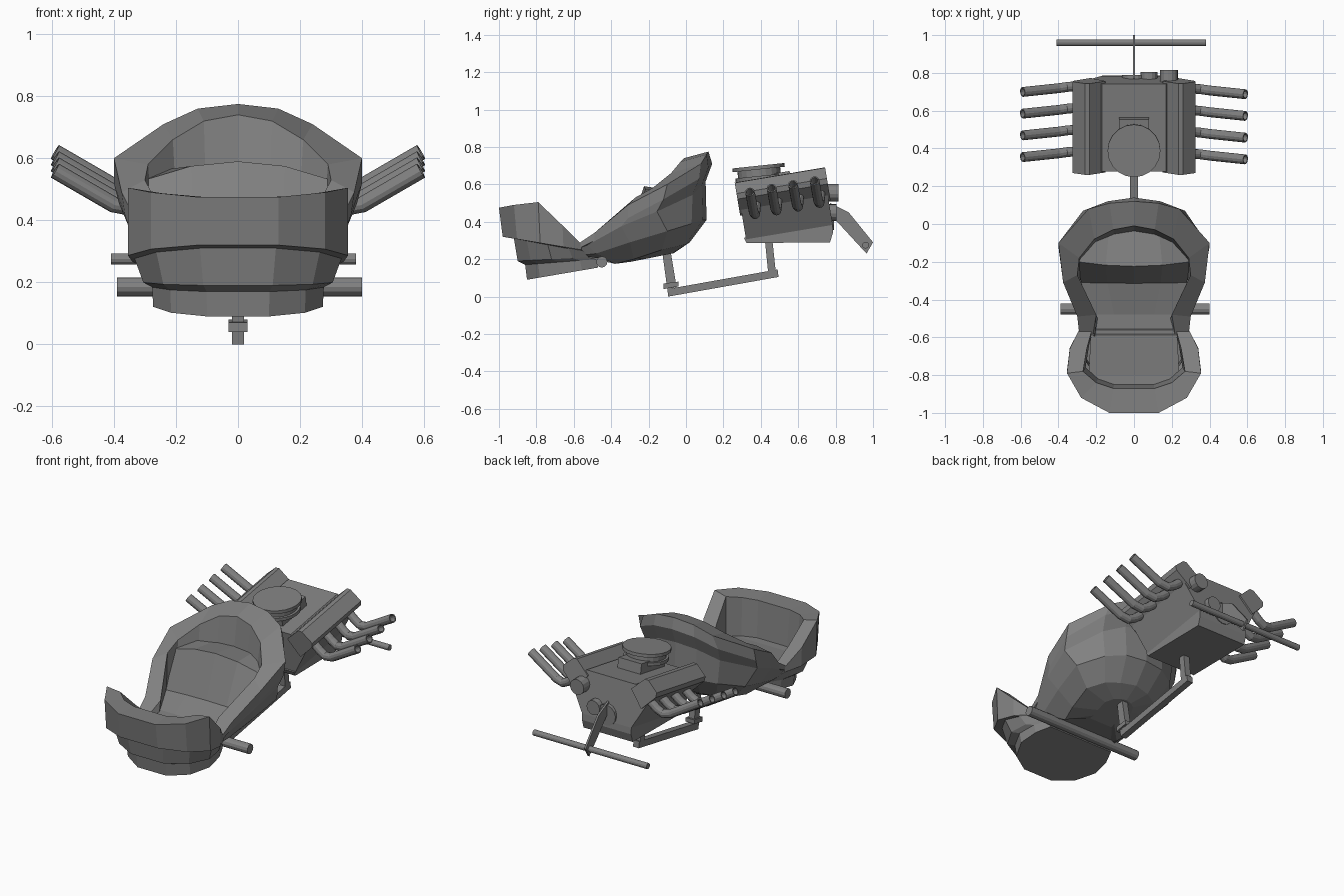
import bpy, bmesh, math
from mathutils import Vector, Matrix

cube = bpy.data.objects.get("Cube")
if cube:
    bpy.data.objects.remove(cube)

grey = bpy.data.materials.new("plain grey")
grey.use_nodes = True
shade = (0.22, 0.22, 0.22, 1)
grey.diffuse_color = shade
grey.node_tree.nodes["Principled BSDF"].inputs["Base Color"].default_value = shade

ENGINE = Matrix.Translation((0, 0.26, 0.61)) @ Matrix.Rotation(math.radians(9.5), 4, 'X')


def finish(name, bm, matrix=None):
    bmesh.ops.recalc_face_normals(bm, faces=bm.faces[:])
    mesh = bpy.data.meshes.new(name)
    bm.to_mesh(mesh)
    bm.free()
    mesh.materials.append(grey)
    obj = bpy.data.objects.new(name, mesh)
    bpy.context.collection.objects.link(obj)
    if matrix:
        obj.matrix_world = matrix
    return obj


def loft(name, rings, closed=True, cap_first=False, cap_last=False, matrix=None):
    """Skin a list of equally long point rings."""
    bm = bmesh.new()
    rows = [[bm.verts.new(p) for p in ring] for ring in rings]
    count = len(rows[0])
    for a, b in zip(rows, rows[1:]):
        for i in range(count if closed else count - 1):
            j = (i + 1) % count
            bm.faces.new((a[i], a[j], b[j], b[i]))
    if cap_first:
        bm.faces.new(rows[0])
    if cap_last:
        bm.faces.new(rows[-1])
    return finish(name, bm, matrix)


def mirrored(half):
    """Complete a half outline across x, sharing points on the centre line."""
    return [Vector(p) for p in half] + [
        Vector((-p[0], p[1], p[2])) for p in reversed(half) if p[0] > 0]


def prism(name, outline, axis, start, end, matrix=None):
    """Extrude a flat outline along x or y."""
    def place(a, b, d):
        return (d, a, b) if axis == 'x' else (a, d, b)
    rings = [[place(a, b, d) for a, b in outline] for d in (start, end)]
    return loft(name, rings, True, True, True, matrix)


def box(name, low, high, matrix=None):
    (x, y, z), (u, v, w) = low, high
    return prism(name, [(x, z), (u, z), (u, w), (x, w)], 'y', y, v, matrix)


def tube(name, path, radius, hollow=False, sides=12, matrix=None):
    """Round tube along a path, optionally open at its far end."""
    path = [Vector(p) for p in path]
    rings = []

    def ring(centre, tangent, r):
        side = tangent.orthogonal().normalized()
        if abs(tangent.y) < 0.9:
            side = (Vector((0, 1, 0)) - tangent * tangent.y).normalized()
        up = tangent.cross(side)
        turn = math.tau / sides
        rings.append([centre + r * (side * math.cos(k * turn) + up * math.sin(k * turn))
                      for k in range(sides)])

    for i, point in enumerate(path):
        tangent = (path[min(i + 1, len(path) - 1)] - path[max(i - 1, 0)]).normalized()
        ring(point, tangent, radius)
    if hollow:
        ring(path[-1], tangent, radius * 0.75)
        ring(path[-1] - tangent * 0.06, tangent, radius * 0.75)
    return loft(name, rings, True, True, True, matrix)


# Bucket shell: outlines from the back centre round to the front end
rim_inner = [(0, -.01, .74), (.11, -.03, .72), (.21, -.08, .66),
             (.29, -.18, .58), (.3, -.27, .53), (.2, -.48, .34), (.22, -.6, .265)]
rim_outer = [(0, .12, .775), (.13, .11, .76), (.24, .08, .71),
             (.4, -.1, .6), (.375, -.31, .49), (.3, -.49, .34), (.29, -.58, .28)]
lip = [(0, .14, .71), (.14, .12, .69), (.27, .07, .63),
       (.4, -.12, .52), (.365, -.31, .42), (.3, -.49, .3), (.29, -.58, .255)]
shoulder = [(x * .96, y - .035, z - .09 * (y + .7) / .8) for x, y, z in lip]
waist = [(0, .11, .41), (.13, .09, .41), (.24, .03, .39),
         (.34, -.1, .35), (.31, -.3, .29), (.27, -.48, .23), (.26, -.57, .22)]
belly = [(0, .02, .29), (.1, 0, .28), (.18, -.04, .27),
         (.24, -.13, .25), (.22, -.28, .2), (.19, -.38, .175), (.2, -.44, .2)]
keel = [(x * .4, -.15 + (y + .15) * .5, .23 + .1 * y) for x, y, z in belly]
inner_wall = [(x * .95, y - .03, max(z - .2, .25)) for x, y, z in rim_inner]
bucket = [inner_wall, rim_inner, rim_outer, lip, shoulder, waist, belly, keel]
loft("bucket_shell", [mirrored(r) for r in bucket], True, False, True)

# Front cowl: the rim plus layers scaled from it down to the sole
cowl_inner = [(.22, -.55, .265), (.25, -.66, .37), (.27, -.78, .49),
              (.2, -.84, .48), (.11, -.87, .475)]
cowl_rim = [(.29, -.56, .28), (.34, -.66, .38), (.355, -.79, .505),
            (.28, -.92, .49), (.13, -1, .475)]


def layer(width, y_front, y_back, z_front, z_back):
    out = []
    for x, y, z in cowl_rim:
        t = (y + 1) / .44
        out.append((x * width, y_front + (y_back - y_front) * t,
                    z_front + (z_back - z_front) * t))
    return out


cowl = [[(x * .95, y + .02, .25) for x, y, z in cowl_inner], cowl_inner, cowl_rim,
        layer(1, -.98, -.56, .32, .25), layer(.94, -.92, -.54, .31, .24),
        layer(.86, -.9, -.52, .19, .21), layer(.78, -.86, -.48, .17, .2),
        layer(.77, -.85, -.47, .09, .155)]
loft("front_cowl", [mirrored(r) for r in cowl], True, False, True)

# Seat shelf, its front drop and the footwell floor
seat_rows = [(.26, -.02, .56, 0), (.3, -.2, .53, .06), (.28, -.31, .32, .01),
             (.21, -.48, .28, 0), (.23, -.61, .27, 0), (.24, -.8, .25, 0), (.12, -.88, .25, 0)]
seat = [[(w * s, y - crown * .4 * (1 - s * s), z + crown * (1 - s * s))
         for s in (-1, -.5, 0, .5, 1)] for w, y, z, crown in seat_rows]
loft("seat_and_floor", seat, False)

# Axles
tube("front_axle", [(-.39, -.45, .185), (.4, -.45, .185)], .03)
tube("rear_axle", [(-.41, .96, .275), (.38, .96, .275)], .018)

# Underframe
prism("frame_beam", [(-.095, 0), (.495, .105), (.49, .145), (-.1, .04)], 'x', -.02, .02)
prism("front_post", [(-.13, .26), (-.085, .26), (-.05, .05), (-.1, .04)], 'x', -.02, .02)
prism("rear_post", [(.42, .32), (.46, .32), (.48, .13), (.44, .12)], 'x', -.02, .02)
prism("post_foot", [(-.12, .04), (-.04, .055), (-.04, .08), (-.12, .07)], 'x', -.03, .03)
prism("rear_bracket", [(.77, .5), (.87, .45), (1, .29), (.965, .23), (.79, .42)],
      'x', -.006, .006)

# Engine block, sump and cylinder heads
prism("engine_block", [(-.17, -.05), (.17, -.05), (.26, -.15), (.17, -.31),
                       (-.17, -.31), (-.26, -.15)], 'y', .01, .48, ENGINE)
prism("engine_sump", [(0, -.3), (.48, -.3), (.475, -.35), (.45, -.4), (.01, -.33)],
      'x', -.17, .17, ENGINE)
for side, label in ((1, "left"), (-1, "right")):
    head = [(.15, -.08), (.235, 0), (.26, -.002), (.325, -.06), (.32, -.09), (.23, -.18)]
    prism(label + "_cylinder_head", [(x * side, z) for x, z in head], 'y', 0, .49, ENGINE)
    # Exhaust stacks
    for i in range(4):
        y, z = .36 + .115 * i - .006 * side, .02 * i
        path = [(.26, y + .02, .5), (.31, y + .018, .46), (.35, y + .015, .44),
                (.4, y + .008, .45), (.59, y - .012, .56)]
        tube(f"{label}_exhaust_{i + 1}", [(px * side, py, pz + z) for px, py, pz in path],
             .026, True)

# Carburettor and air cleaner
box("carburettor", (-.08, .06, -.06), (.08, .3, .012), ENGINE)
cleaner_tilt = Matrix.Translation((0, .395, .625)) @ Matrix.Rotation(math.radians(6), 4, 'X')
for name, low, high, r in (("air_cleaner_base", 0, .02, .13), ("air_cleaner_filter", .02, .055, .115),
                           ("air_cleaner_lid", .055, .075, .14)):
    tube(name, [(0, 0, low), (0, 0, high)], r, False, 20, cleaner_tilt)

# Pulleys on the back of the engine
tube("large_pulley", [(.185, .73, .555), (.185, .815, .555)], .048, False, 14)
tube("small_pulley", [(.08, .74, .45), (.08, .805, .45)], .045, False, 14)
tube("crank_pulley", [(0, .74, .42), (0, .79, .42)], .065, False, 14)
